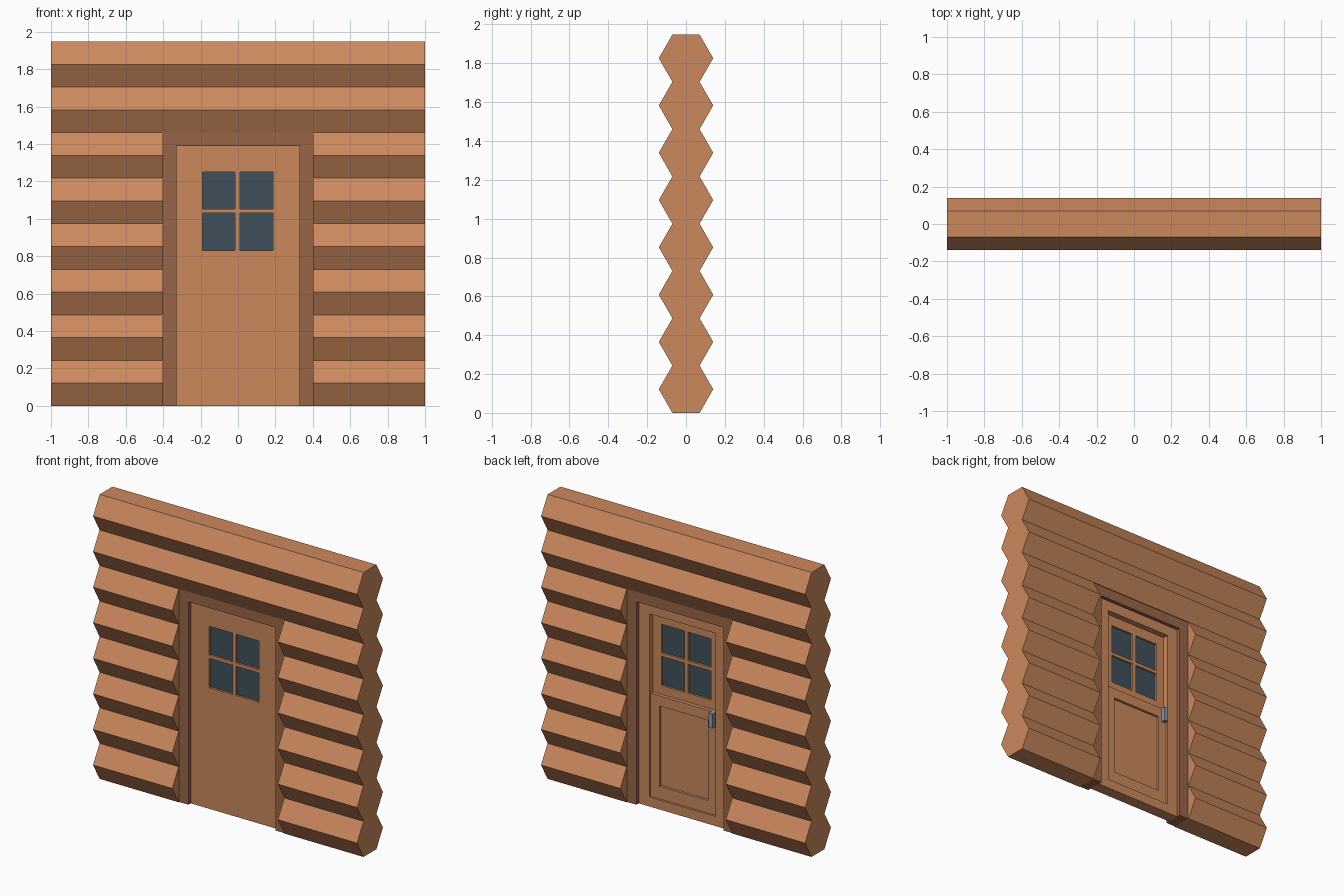
import bpy, bmesh
from mathutils import Vector

if "Cube" in bpy.data.objects:
    bpy.data.objects.remove(bpy.data.objects["Cube"])


def material(name, rgb):
    m = bpy.data.materials.new(name)
    m.diffuse_color = (*rgb, 1)
    m.use_nodes = True
    m.node_tree.nodes["Principled BSDF"].inputs["Base Color"].default_value = m.diffuse_color
    return m


WOOD = material("wood", (0.60, 0.25, 0.11))
DARK_WOOD = material("dark_wood", (0.32, 0.13, 0.065))
GLASS = material("glass", (0.05, 0.08, 0.105))
METAL = material("metal", (0.25, 0.31, 0.40))


def prism(name, pts, axis, lo, hi, mat=None):
    """Extrude a 2D profile: (y, z) along x, or (x, z) along y."""
    def place(p, t):
        return Vector((t, p[0], p[1])) if axis == "x" else Vector((p[0], t, p[1]))
    bm = bmesh.new()
    face = bm.faces.new([bm.verts.new(place(p, lo)) for p in pts])
    ext = bmesh.ops.extrude_face_region(bm, geom=[face])["geom"]
    move = place((0, 0), hi - lo)
    bmesh.ops.translate(bm, vec=move, verts=[g for g in ext if isinstance(g, bmesh.types.BMVert)])
    bmesh.ops.recalc_face_normals(bm, faces=bm.faces)
    mesh = bpy.data.meshes.new(name)
    bm.to_mesh(mesh)
    bm.free()
    ob = bpy.data.objects.new(name, mesh)
    bpy.context.collection.objects.link(ob)
    if mat:
        mesh.materials.append(mat)
    return ob


def box(name, x0, x1, y0, y1, z0, z1, mat=None):
    return prism(name, [(x0, z0), (x1, z0), (x1, z1), (x0, z1)], "y", y0, y1, mat)


def cut(target, cutter):
    mod = target.modifiers.new("cut", "BOOLEAN")
    mod.operation, mod.solver, mod.object = "DIFFERENCE", "EXACT", cutter
    bpy.context.view_layer.objects.active = target
    bpy.ops.object.modifier_apply(modifier=mod.name)
    bpy.data.objects.remove(cutter)


# Wall of eight stacked hexagonal logs, with the door opening cut out
LOG_H, LOGS = 0.2435, 8
side = [(0.07 if i % 2 == 0 else 0.14, i * LOG_H / 2) for i in range(2 * LOGS + 1)]
outline = side + [(-y, z) for y, z in reversed(side)]
wall = prism("log_wall", outline, "x", -1, 1, WOOD)
cut(wall, box("opening", -0.4, 0.4, -0.3, 0.3, -0.1, 6 * LOG_H))

# Door frame: two posts and a header in one piece
prism("door_frame", [(-0.402, 0), (-0.33, 0), (-0.33, 1.39), (0.33, 1.39), (0.33, 0),
                     (0.402, 0), (0.402, 1.462), (-0.402, 1.462)], "y", -0.065, 0.065, DARK_WOOD)

# Door: flat front, stepped recess and lower panel on the back
door = box("door", -0.33, 0.33, -0.04, 0.04, 0, 1.39, WOOD)
cut(door, prism("recess", [(0.025, 0.065), (0.025, 0.77), (0, 0.77), (0, 1.32),
                           (0.1, 1.32), (0.1, 0.065)], "x", -0.25, 0.25))
cut(door, box("panel", -0.185, 0.185, 0.008, 0.1, 0.15, 0.70))

# Four window openings with glass panes
for x0, x1 in ((-0.19, -0.015), (0.012, 0.187)):
    for z0, z1 in ((0.83, 1.03), (1.053, 1.25)):
        cut(door, box("window", x0, x1, -0.1, 0.1, z0, z1))
        box("window_pane", x0, x1, -0.026, -0.014, z0, z1, GLASS)

# Handle on the back of the door
box("handle", -0.24, -0.21, 0.02, 0.055, 0.67, 0.77, METAL)
